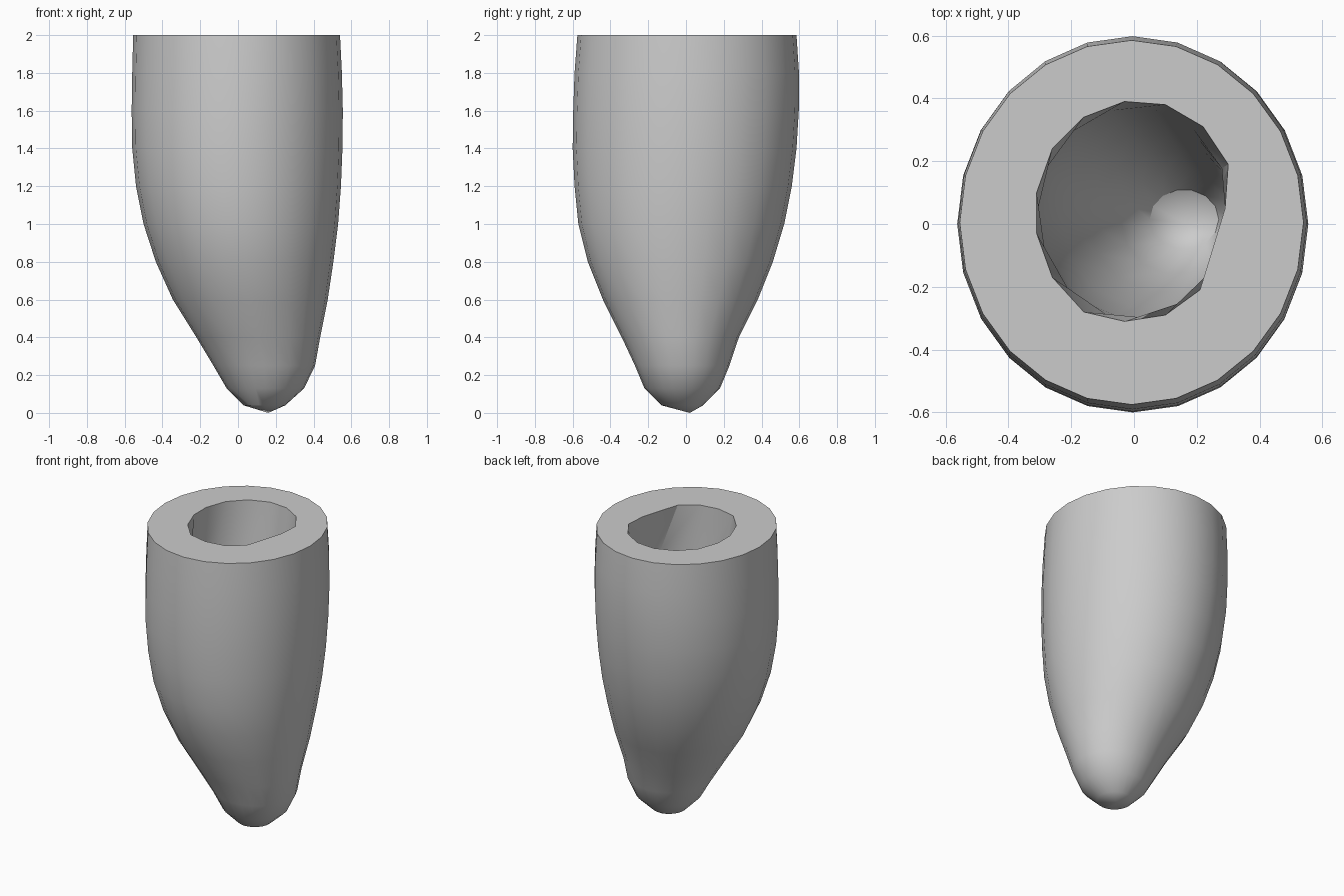
import bpy
import bmesh
from math import sin, cos, tau

cube = bpy.data.objects.get("Cube")
if cube:
    bpy.data.objects.remove(cube, do_unlink=True)

grey = bpy.data.materials.new("plain grey")
grey.use_nodes = True
colour = (0.6, 0.6, 0.6, 1)
grey.diffuse_color = colour
grey.node_tree.nodes["Principled BSDF"].inputs["Base Color"].default_value = colour

# Cross-sections: height, left and right limits in x, front and back limits in y
OUTER = [
    (2.0, -.555, .54, -.575, .585),
    (1.8, -.56, .55, -.59, .598),
    (1.6, -.563, .555, -.597, .597),
    (1.4, -.56, .553, -.60, .585),
    (1.2, -.54, .545, -.59, .56),
    (1.0, -.50, .53, -.57, .52),
    (0.8, -.435, .505, -.52, .46),
    (0.6, -.345, .475, -.44, .38),
    (0.4, -.22, .435, -.34, .28),
    (0.25, -.13, .408, -.27, .23),
    (0.13, -.06, .35, -.22, .18),
    (0.04, .03, .25, -.13, .09),
]
INNER = [
    (1.7, -.31, .31, -.31, .37),
    (1.4, -.29, .32, -.30, .34),
    (1.1, -.23, .33, -.27, .29),
    (0.85, -.14, .33, -.22, .23),
    (0.65, -.04, .31, -.16, .17),
    (0.52, .05, .27, -.08, .11),
]
# Irregular rim of the cavity, anticlockwise from +x
OPENING = [
    (.29, .05), (.30, .19), (.22, .31), (.10, .38), (-.03, .39),
    (-.16, .34), (-.26, .24), (-.31, .10), (-.31, -.03), (-.26, -.17),
    (-.16, -.28), (-.03, -.31), (.10, -.29), (.21, -.21),
]


def oval(section, sides):
    z, x0, x1, y0, y1 = section
    return [((x0 + x1) / 2 + (x1 - x0) / 2 * cos(tau * i / sides),
             (y0 + y1) / 2 + (y1 - y0) / 2 * sin(tau * i / sides), z)
            for i in range(sides)]


def loft(bm, rings, tip):
    """Skin the rings, close them at the tip, and return the top edges."""
    loops = [[bm.verts.new(p) for p in ring] for ring in rings]
    n = len(loops[0])
    for a, b in zip(loops, loops[1:]):
        for i in range(n):
            j = (i + 1) % n
            bm.faces.new((a[i], a[j], b[j], b[i]))
    end = bm.verts.new(tip)
    last = loops[-1]
    for i in range(n):
        bm.faces.new((last[i], last[(i + 1) % n], end))
    top = loops[0]
    return [bm.edges.get((top[i], top[(i + 1) % n])) for i in range(n)]


bm = bmesh.new()

# Outer wall
rim = loft(bm, [oval(s, 24) for s in OUTER], (.16, .02, 0))

# Cavity
mouth = [(x, y, 2.0) for x, y in OPENING]
hole = loft(bm, [mouth] + [oval(s, len(OPENING)) for s in INNER], (.17, 0, .46))

# Flat ring joining the wall and the cavity
bmesh.ops.triangle_fill(bm, use_beauty=True, edges=rim + hole, normal=(0, 0, 1))
bmesh.ops.recalc_face_normals(bm, faces=bm.faces)

mesh = bpy.data.meshes.new("hollow_root")
bm.to_mesh(mesh)
bm.free()
mesh.materials.append(grey)
root = bpy.data.objects.new("hollow_root", mesh)
bpy.context.collection.objects.link(root)

bpy.ops.object.select_all(action="DESELECT")
root.select_set(True)
bpy.context.view_layer.objects.active = root
bpy.ops.object.shade_smooth_by_angle(angle=0.52)
